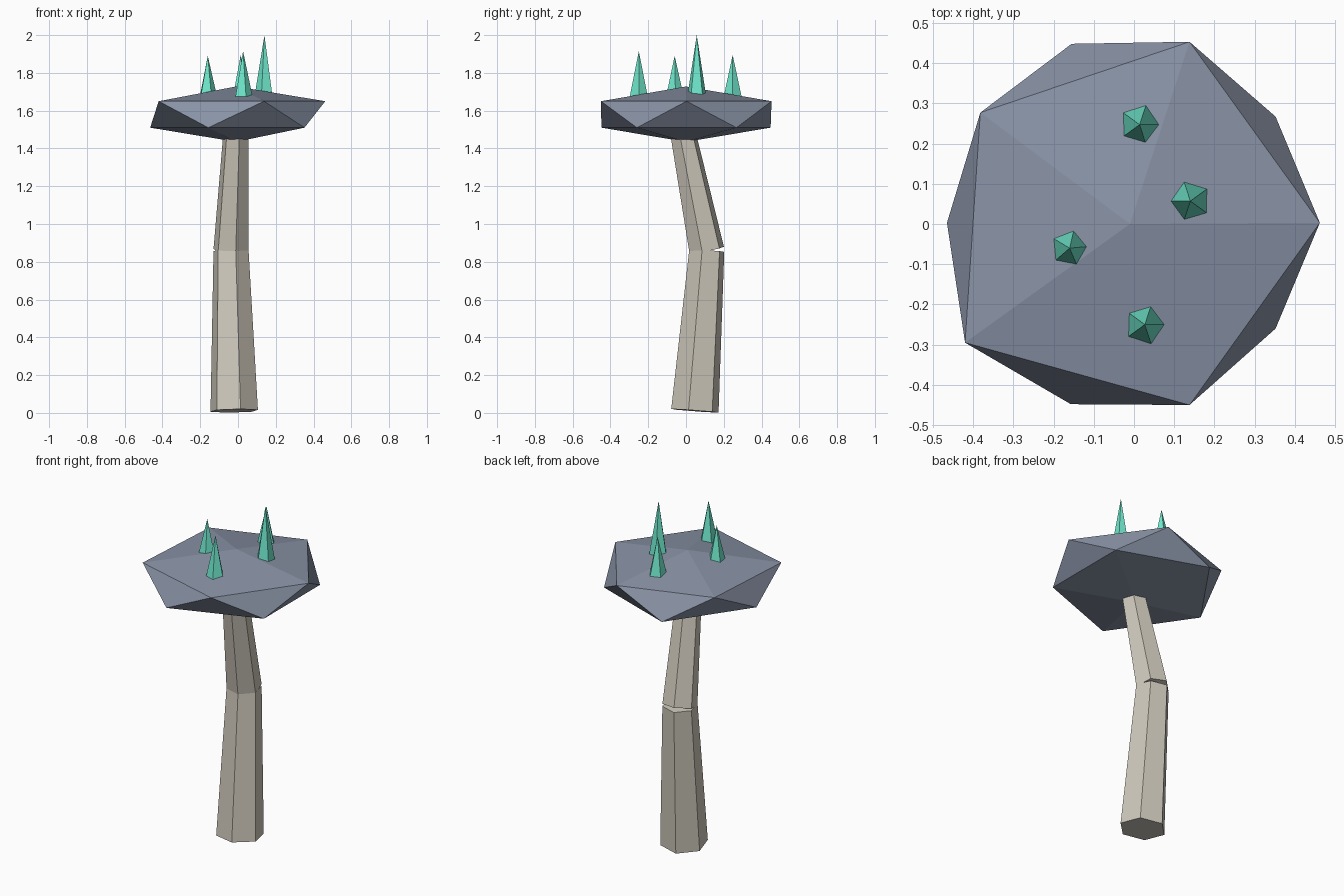
import bpy, bmesh
from math import radians
from mathutils import Vector, Matrix

if "Cube" in bpy.data.objects:
    bpy.data.objects.remove(bpy.data.objects["Cube"])


def material(name, rgb):
    m = bpy.data.materials.new(name)
    m.diffuse_color = (*rgb, 1)
    m.use_nodes = True
    m.node_tree.nodes["Principled BSDF"].inputs["Base Color"].default_value = m.diffuse_color
    return m


def finish(name, bm, mat):
    bmesh.ops.recalc_face_normals(bm, faces=bm.faces)
    mesh = bpy.data.meshes.new(name)
    bm.to_mesh(mesh)
    bm.free()
    mesh.materials.append(mat)
    bpy.context.collection.objects.link(bpy.data.objects.new(name, mesh))


def taper(name, start, end, r1, r2, sides, angle, mat):
    """Tapered prism between two points, with one corner at the given angle."""
    a, b = Vector(start), Vector(end)
    d = b - a
    turn = Vector((0, 0, 1)).rotation_difference(d).to_matrix().to_4x4()
    spin = Matrix.Rotation(radians(angle - 90), 4, 'Z')
    bm = bmesh.new()
    bmesh.ops.create_cone(bm, cap_ends=True, segments=sides, radius1=r1, radius2=r2,
                          depth=d.length,
                          matrix=Matrix.Translation((a + b) / 2) @ turn @ spin)
    bmesh.ops.remove_doubles(bm, verts=bm.verts, dist=1e-5)
    finish(name, bm, mat)


bone = material("pale_stem", (0.62, 0.58, 0.50))
slate = material("slate_cap", (0.25, 0.29, 0.38))
teal = material("teal_crystal", (0.16, 0.80, 0.60))

# Bent stem in two six-sided segments
knee = (-0.037, 0.11, 0.86)
taper("lower_stem", (-0.02, 0.047, 0.011), knee, 0.13, 0.096, 6, 45, bone)
taper("upper_stem", knee, (-0.01, -0.018, 1.49), 0.096, 0.069, 6, 45, bone)

# Flattened, slightly irregular icosahedron cap
upper = [(0.462, 0.003), (0.138, 0.453), (-0.382, 0.277), (-0.42, -0.295), (0.138, -0.45)]
lower = [(0.352, 0.267), (-0.155, 0.448), (-0.465, 0.003), (-0.157, -0.448), (0.352, -0.26)]
points = [(-0.01, 0, 1.728), (-0.01, 0, 1.435)]
points += [(x, y, 1.65) for x, y in upper] + [(x, y, 1.51) for x, y in lower]
bm = bmesh.new()
for p in points:
    bm.verts.new(p)
bmesh.ops.convex_hull(bm, input=bm.verts)
finish("cap", bm, slate)

# Five-sided crystal spikes: x, y, base z, tip z, radius, corner angle
spikes = [(0.014, 0.247, 1.665, 1.895, 0.052, 0),
          (0.14, 0.057, 1.685, 2.0, 0.051, 36),
          (-0.16, -0.06, 1.685, 1.89, 0.047, 5),
          (0.027, -0.25, 1.665, 1.915, 0.052, 0)]
for i, (x, y, z0, z1, r, ang) in enumerate(spikes, 1):
    taper(f"crystal_spike_{i}", (x, y, z0), (x, y, z1), r, 0, 5, ang, teal)
